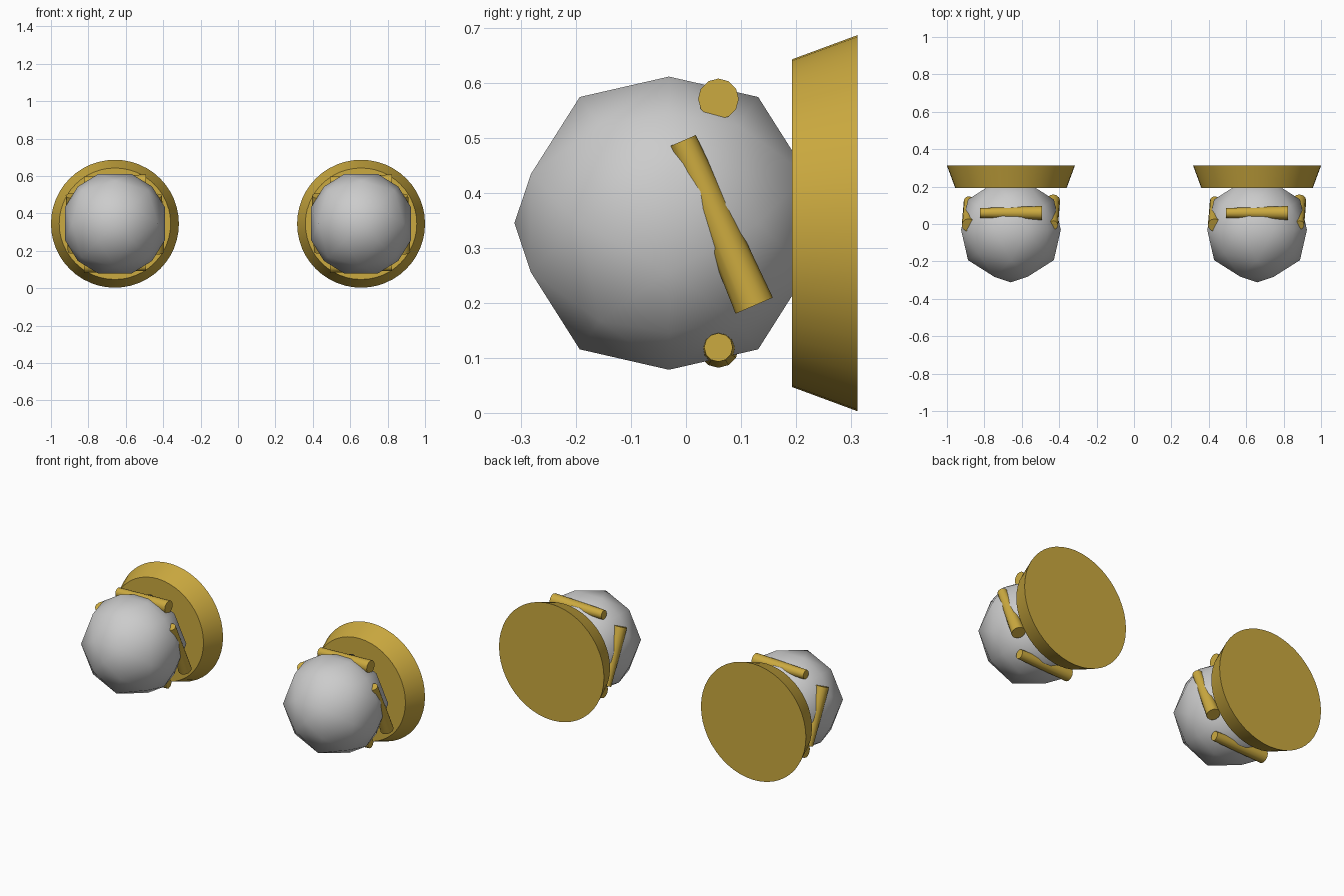
import bpy, bmesh, math
from mathutils import Vector

if "Cube" in bpy.data.objects:
    bpy.data.objects.remove(bpy.data.objects["Cube"])

CX, CZ = 0.658, 0.345      # lamp centre
BALL_Y, BALL_R = -0.031, 0.281

gold = bpy.data.materials.new("gold")
gold.diffuse_color = (0.6, 0.4, 0.05, 1)
gold.use_nodes = True
gold.node_tree.nodes["Principled BSDF"].inputs["Base Color"].default_value = gold.diffuse_color


def finish(name, bm, mat=None, angle=None):
    mesh = bpy.data.meshes.new(name)
    bmesh.ops.recalc_face_normals(bm, faces=bm.faces[:])
    bm.to_mesh(mesh)
    bm.free()
    ob = bpy.data.objects.new(name, mesh)
    bpy.context.collection.objects.link(ob)
    if mat:
        mesh.materials.append(mat)
    bpy.ops.object.select_all(action='DESELECT')
    ob.select_set(True)
    bpy.context.view_layer.objects.active = ob
    bpy.ops.object.shade_smooth_by_angle(angle=math.radians(angle or 60))
    return ob


def tapered_rod(name, p1, p2, r1, r2, sides):
    p1, p2 = Vector(p1), Vector(p2)
    d = p2 - p1
    bm = bmesh.new()
    bmesh.ops.create_cone(bm, cap_ends=True, segments=sides,
                          radius1=r1, radius2=r2, depth=d.length)
    rot = d.to_track_quat('Z', 'Y').to_matrix()
    bmesh.ops.rotate(bm, verts=bm.verts, matrix=rot)
    bmesh.ops.translate(bm, verts=bm.verts, vec=(p1 + p2) / 2)
    return finish(name, bm, gold, 40)


def ball(name, x):
    # octahedron split in three along each edge, pushed out to a sphere
    bm = bmesh.new()
    n = 3
    for i in range(-n, n + 1):
        for j in range(-n, n + 1):
            k = n - abs(i) - abs(j)
            for s in ({k, -k} if k >= 0 else ()):
                bm.verts.new(Vector((i, s, j)).normalized() * BALL_R)
    bmesh.ops.convex_hull(bm, input=bm.verts[:])
    rot = Vector((0, 1, 0)).to_track_quat('Y', 'Z').to_matrix()
    from mathutils import Matrix
    bmesh.ops.rotate(bm, verts=bm.verts, matrix=Matrix.Rotation(math.pi / 4, 3, 'Y') @ rot.inverted() @ rot)
    bmesh.ops.translate(bm, verts=bm.verts, vec=(x, BALL_Y, CZ))
    return finish(name, bm)


for side, x in (("left", -CX), ("right", CX)):
    # mounting plate and glass ball
    tapered_rod(f"base_plate_{side}", (x, 0.193, CZ), (x, 0.312, CZ), 0.298, 0.342, 48)
    ball(f"ball_{side}", x)
    # four clamp rods round the ball, thick ends running clockwise
    y, off, h, t = 0.059, 0.226, 0.165, 0.15
    rods = {
        "top": ((x - h, y, CZ + off), (x + h, y, CZ + off)),
        "bottom": ((x + h, y, CZ - off), (x - h, y, CZ - off)),
        "outer_right": ((x + off, y - 0.065, CZ + t), (x + off, y + 0.065, CZ - t)),
        "outer_left": ((x - off, y + 0.065, CZ - t), (x - off, y - 0.065, CZ + t)),
    }
    for place, (a, b) in rods.items():
        tapered_rod(f"clamp_{place}_{side}", a, b, 0.026, 0.037, 12)
